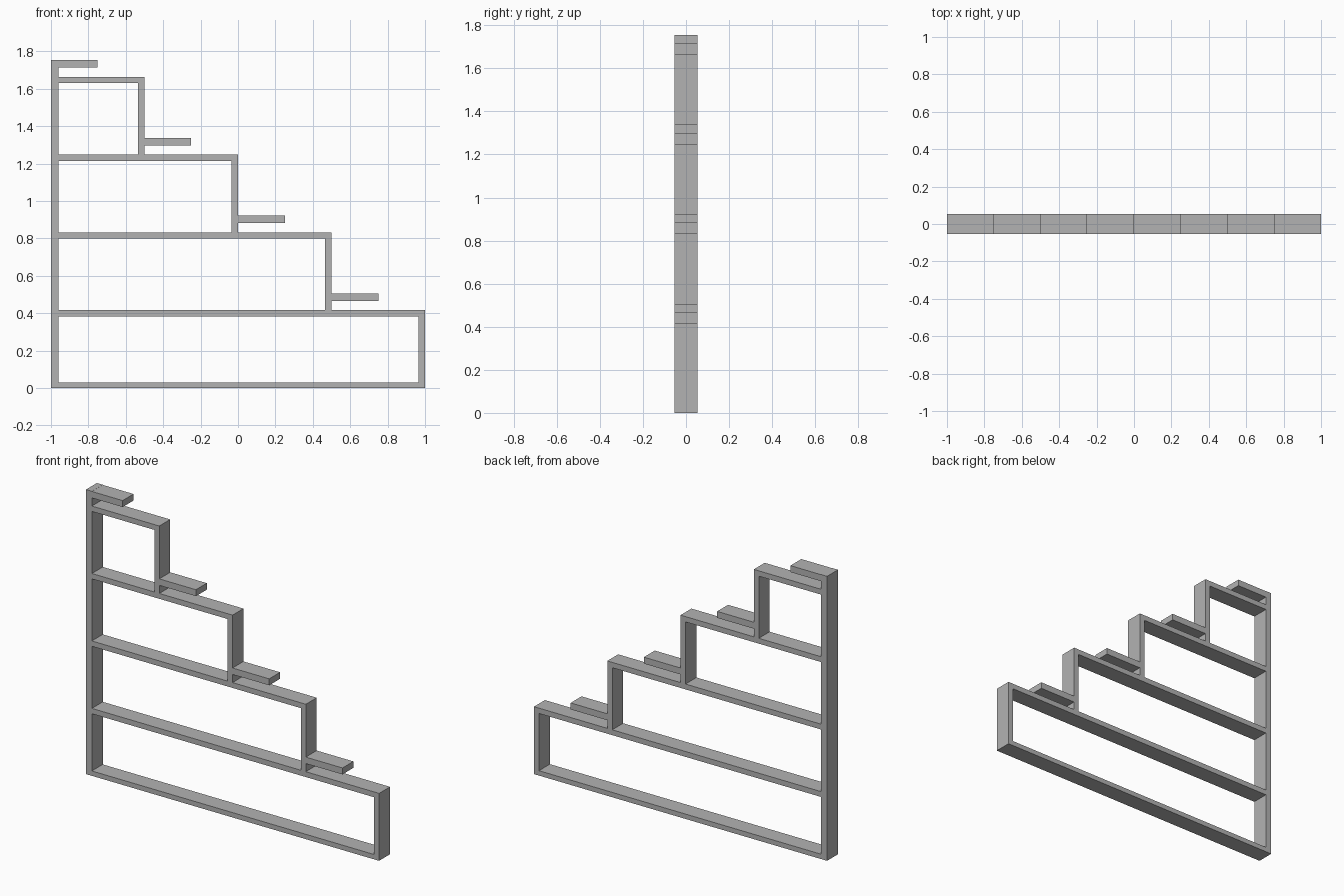
import bpy
import bmesh

cube = bpy.data.objects.get("Cube")
if cube:
    bpy.data.objects.remove(cube, do_unlink=True)

grey = bpy.data.materials.new("plain grey")
grey.use_nodes = True
colour = (0.45, 0.45, 0.45, 1)
grey.diffuse_color = colour
grey.node_tree.nodes["Principled BSDF"].inputs["Base Color"].default_value = colour

HALF_DEPTH = 0.053
LEVELS = 4
RISE = 0.416
RUN = 0.5
BOARD = 0.033
POST = 0.04


def board(name, x0, x1, z0, z1):
    """Box spanning the full depth of the unit."""
    bm = bmesh.new()
    bmesh.ops.create_cube(bm, size=1)
    for v in bm.verts:
        v.co.x = x1 if v.co.x > 0 else x0
        v.co.y = HALF_DEPTH if v.co.y > 0 else -HALF_DEPTH
        v.co.z = z1 if v.co.z > 0 else z0
    mesh = bpy.data.meshes.new(name)
    bm.to_mesh(mesh)
    bm.free()
    mesh.materials.append(grey)
    obj = bpy.data.objects.new(name, mesh)
    bpy.context.collection.objects.link(obj)


# Tall back post and the base board
board("tall_post", -1, -1 + POST, 0, 1.755)
board("base_board", -1 + POST, 1, 0, 0.03)

# Each level: a shelf, its end riser and the short tread above it
for i in range(LEVELS):
    end = 1 - RUN * i
    top = RISE * (i + 1)
    floor = RISE * i if i else 0.03
    board(f"shelf_{i + 1}", -1 + POST, end, top - BOARD, top)
    board(f"riser_{i + 1}", end - 0.034, end, floor, top - BOARD)
    start = end - RUN if i < LEVELS - 1 else -1 + POST
    board(f"tread_{i + 1}", start, end - RUN / 2, top + 0.05, top + 0.09)
